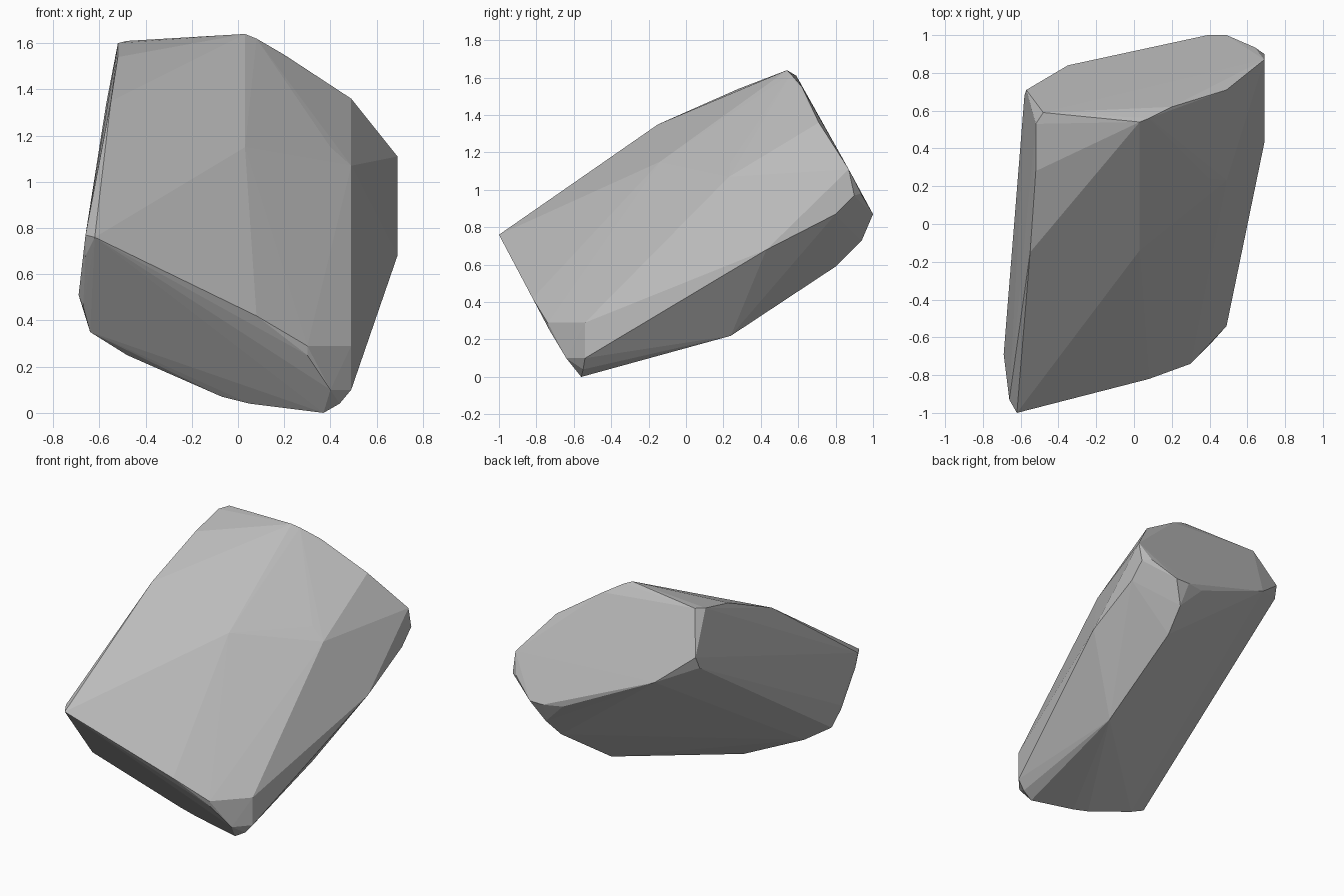
import bpy
import bmesh
from mathutils import Vector

default_cube = bpy.data.objects.get("Cube")
if default_cube:
    bpy.data.objects.remove(default_cube, do_unlink=True)


def make_material(name, value):
    """One plain grey for viewport and render."""
    material = bpy.data.materials.new(name)
    material.use_nodes = True
    colour = (value, value, value, 1)
    material.diffuse_color = colour
    shader = material.node_tree.nodes["Principled BSDF"]
    shader.inputs["Base Color"].default_value = colour
    shader.inputs["Roughness"].default_value = 0.9
    return material


def make_boulder(name, corner_groups, material):
    """Wrap a flat-faced convex skin around all the corners of a stone."""
    bm = bmesh.new()
    for corners in corner_groups:
        for corner in corners:
            bm.verts.new(Vector(corner))
    hull = bmesh.ops.convex_hull(bm, input=bm.verts)
    # Drop corners that ended up inside the skin
    inside = [v for v in hull["geom_interior"] if isinstance(v, bmesh.types.BMVert)]
    bmesh.ops.delete(bm, geom=inside, context="VERTS")
    bmesh.ops.recalc_face_normals(bm, faces=bm.faces)
    for face in bm.faces:
        face.smooth = False
    mesh = bpy.data.meshes.new(name)
    bm.to_mesh(mesh)
    bm.free()
    mesh.materials.append(material)
    boulder = bpy.data.objects.new(name, mesh)
    bpy.context.collection.objects.link(boulder)
    return boulder


# Sloping upper side: crest, left ridge and middle break
crest = [(.03, .54, 1.64), (.08, .56, 1.62), (.2, .62, 1.55), (.49, .71, 1.36),
         (-.48, .59, 1.61), (-.52, .53, 1.6)]
left_ridge = [(-.52, .28, 1.54), (-.55, -.15, 1.35), (-.62, -1, .76),
              (-.66, -.93, .77)]
middle_break = [(.03, -.14, 1.15), (.4, .24, 1.15), (.49, .23, 1.07)]

# Steep front end with its chipped lower corner
front_end = [(-.66, -.9, .68), (-.69, -.69, .51), (-.67, -.73, .46),
             (-.64, -.67, .35), (-.48, -.6, .25), (-.07, -.53, .07),
             (.05, -.53, .04), (.08, -.82, .42)]
front_chip = [(.3, -.74, .29), (.3, -.73, .25), (.4, -.64, .1), (.37, -.56, 0),
              (.44, -.55, .04), (.49, -.54, .1), (.49, -.54, .29)]

# Upright flank and the underside below it
flank = [(.69, .43, .68), (.69, .8, .87), (.69, .9, .97), (.69, .87, 1.11)]
underside = [(.44, .22, .29), (.4, .24, .22), (.39, .8, .59), (.41, .94, .73)]

# Steep back end with a small chip under its left corner
back_end = [(-.57, .71, 1.34), (-.58, .68, 1.26), (-.35, .84, 1.16),
            (.26, .97, .88), (.39, 1, .87), (.49, 1, .87), (.64, .935, .98)]

stone_grey = make_material("stone_grey", 0.5)
make_boulder("boulder", [crest, left_ridge, middle_break, front_end, front_chip,
                         flank, underside, back_end], stone_grey)
